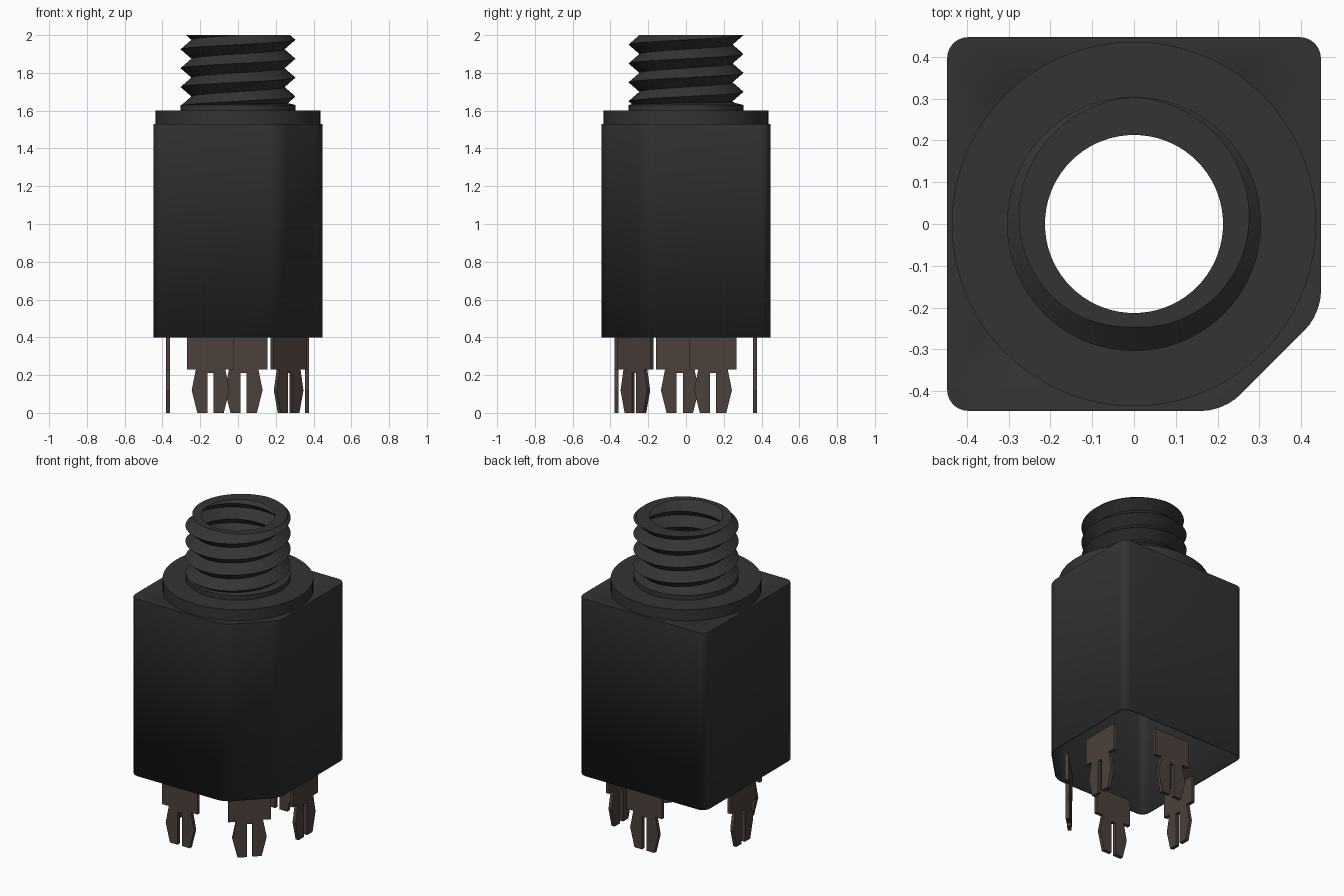
import bpy, bmesh, math
from mathutils import Matrix, Vector

cube = bpy.data.objects.get("Cube")
if cube:
    bpy.data.objects.remove(cube, do_unlink=True)


def material(name, colour):
    m = bpy.data.materials.new(name)
    m.use_nodes = True
    m.diffuse_color = (*colour, 1)
    bsdf = next(n for n in m.node_tree.nodes if n.type == "BSDF_PRINCIPLED")
    bsdf.inputs["Base Color"].default_value = (*colour, 1)
    bsdf.inputs["Roughness"].default_value = 0.6
    return m


plastic = material("black plastic", (0.034, 0.034, 0.034))
metal = material("brown metal", (0.072, 0.052, 0.045))


def finish(name, bm, mat, smooth=True):
    mesh = bpy.data.meshes.new(name)
    bmesh.ops.recalc_face_normals(bm, faces=bm.faces)
    bm.to_mesh(mesh)
    bm.free()
    obj = bpy.data.objects.new(name, mesh)
    bpy.context.collection.objects.link(obj)
    mesh.materials.append(mat)
    if smooth:
        bpy.ops.object.select_all(action="DESELECT")
        obj.select_set(True)
        bpy.context.view_layer.objects.active = obj
        bpy.ops.object.shade_smooth_by_angle(angle=math.radians(30))
    return obj


SEG = 72
BORE, CREST, ROOT = 0.213, 0.304, 0.246
COLLAR_Z, TOP_Z, PITCH = 1.6, 2.0, 0.1


def polar(r, a, z):
    return (r * math.cos(a), r * math.sin(a), z)


def ring_part(name, profile):
    """Closed (radius, z) profile turned around the z axis."""
    bm = bmesh.new()
    cols = [[bm.verts.new(polar(r, math.tau * i / SEG, z)) for r, z in profile]
            for i in range(SEG)]
    n = len(profile)
    for i in range(SEG):
        a, b = cols[i], cols[(i + 1) % SEG]
        for j in range(n):
            k = (j + 1) % n
            bm.faces.new((a[j], b[j], b[k], a[k]))
    return finish(name, bm, plastic)


# Housing: rounded square with one cut corner, open below, bored on top
H, CUT, HOUSE_LOW, HOUSE_TOP = 0.447, 0.215, 0.4, 1.53
bm = bmesh.new()
corners = [(-H, -H), (CUT, -H), (H, -CUT), (H, H), (-H, H)]
outline = bm.faces.new([bm.verts.new((x, y, HOUSE_TOP)) for x, y in corners])
bmesh.ops.bevel(bm, geom=list(bm.verts), offset=0.05, offset_type="OFFSET",
                segments=6, profile=0.5, affect="VERTICES")
bmesh.ops.delete(bm, geom=list(bm.faces), context="FACES_ONLY")
rim = list(bm.edges)
walls = bmesh.ops.extrude_edge_only(bm, edges=rim)["geom"]
bmesh.ops.translate(bm, vec=(0, 0, HOUSE_LOW - HOUSE_TOP),
                    verts=[g for g in walls if isinstance(g, bmesh.types.BMVert)])
hole = bmesh.ops.create_circle(bm, cap_ends=False, segments=SEG, radius=BORE,
                               matrix=Matrix.Translation((0, 0, HOUSE_TOP)))
hole_edges = list({e for v in hole["verts"] for e in v.link_edges})
bmesh.ops.triangle_fill(bm, edges=rim + hole_edges, use_beauty=True,
                        normal=(0, 0, 1))
housing = finish("housing", bm, plastic)
shell = housing.modifiers.new("wall thickness", "SOLIDIFY")
shell.thickness = 0.008
shell.offset = -1

# Collar on top of the housing and plain foot of the neck
ring_part("collar", [(BORE, HOUSE_TOP), (0.436, HOUSE_TOP),
                     (0.436, COLLAR_Z), (BORE, COLLAR_Z)])
ring_part("neck_foot", [(ROOT, COLLAR_Z), (CREST, COLLAR_Z),
                        (CREST, COLLAR_Z + 0.03), (ROOT, COLLAR_Z + 0.045)])

# Threaded neck: V thread along a right-handed helix, cut flat at the top
bm = bmesh.new()
columns = []
for i in range(SEG + 1):
    a = math.tau * i / SEG
    lift = PITCH * (a / math.tau - 0.25)
    column = []
    for k in range(-12, 4):
        z = min(max(TOP_Z + lift + k * PITCH / 2, COLLAR_Z), TOP_Z)
        phase = ((z - TOP_Z - lift) / PITCH) % 1
        r = ROOT + (CREST - ROOT) * abs(1 - 2 * phase)
        column.append(bm.verts.new(polar(r, a, z)))
    column.append(bm.verts.new(polar(BORE, a, TOP_Z)))
    columns.append(column)
for a, b in zip(columns, columns[1:]):
    for j in range(len(a) - 1):
        bm.faces.new((a[j], b[j], b[j + 1], a[j + 1]))
bmesh.ops.remove_doubles(bm, verts=bm.verts, dist=0.0004)
finish("threaded_neck", bm, plastic)

# Solder pins: shouldered plate ending in a split, tapered tip
HALF = [(0.125, 0.4), (0.125, 0.23), (0.078, 0.23), (0.1, 0.12),
        (0.07, 0), (0.016, 0), (0.016, 0.21)]
THICK = 0.022


def pin(name, x, y, turn):
    bm = bmesh.new()
    shape = HALF + [(-px, pz) for px, pz in reversed(HALF)]
    face = bm.faces.new([bm.verts.new((px, -THICK / 2, pz)) for px, pz in shape])
    out = bmesh.ops.extrude_face_region(bm, geom=[face])["geom"]
    bmesh.ops.translate(bm, vec=(0, THICK, 0),
                        verts=[g for g in out if isinstance(g, bmesh.types.BMVert)])
    bm.transform(Matrix.Translation(Vector((x, y, 0)))
                 @ Matrix.Rotation(math.radians(turn), 4, "Z"))
    finish(name, bm, metal, smooth=False)


pin("front_pin", -0.145, -0.368, 0)
pin("back_pin", 0.03, 0.366, 0)
pin("left_pin", 0.366, 0.143, 90)
pin("right_pin", -0.37, -0.033, 90)
pin("corner_pin", 0.268, -0.268, 45)
